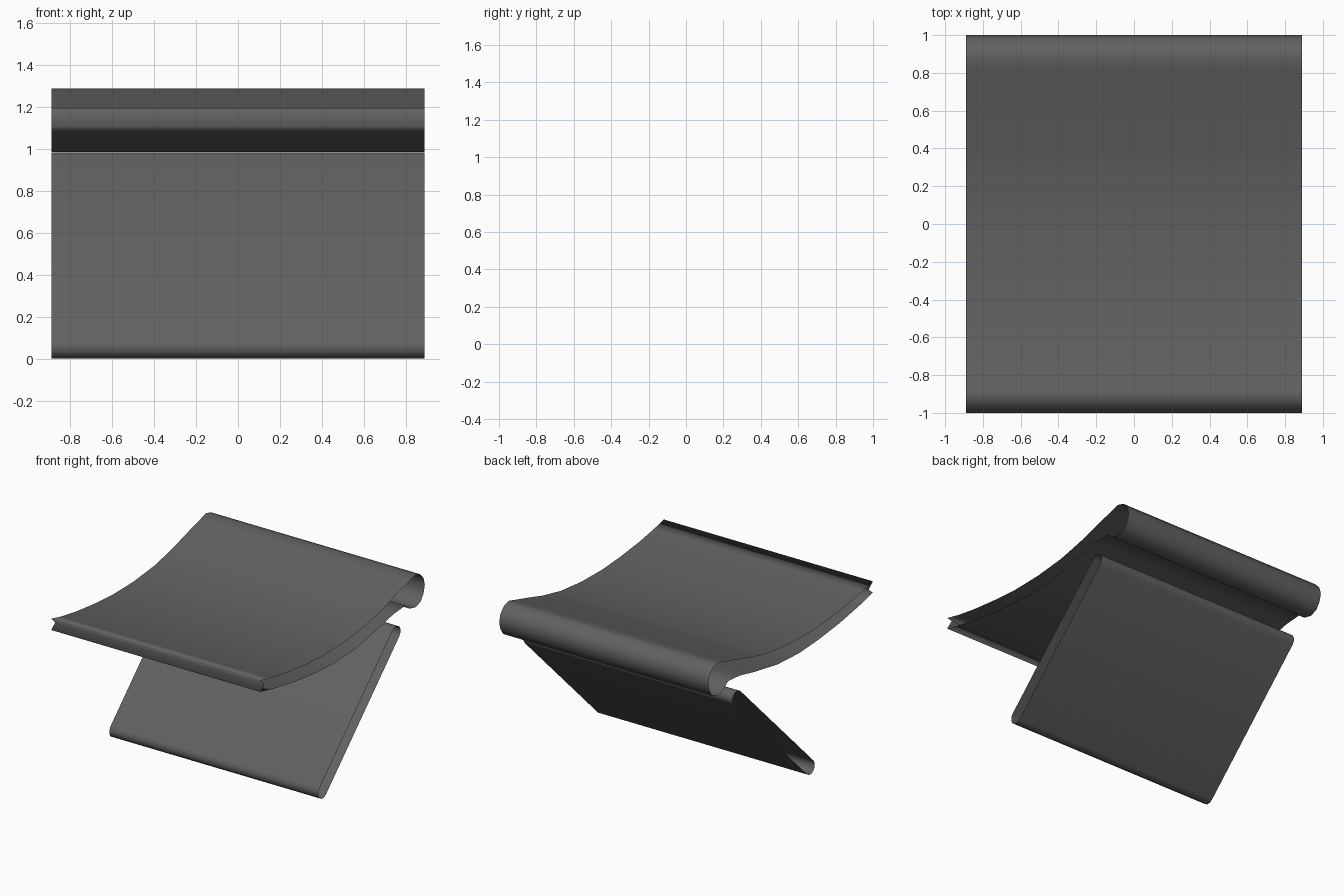
import bpy, bmesh, math
from mathutils import Vector

if "Cube" in bpy.data.objects:
    bpy.data.objects.remove(bpy.data.objects["Cube"])

HALF_WIDTH = 0.89

grey = bpy.data.materials.new("dark_grey")
grey.diffuse_color = (0.12, 0.12, 0.12, 1)
grey.use_nodes = True
grey.node_tree.nodes["Principled BSDF"].inputs["Base Color"].default_value = grey.diffuse_color


def sleeve(name, profile):
    """Open-ended tube: a closed (y, z) loop, counter-clockwise, extruded along x."""
    bm = bmesh.new()
    left = [bm.verts.new((-HALF_WIDTH, y, z)) for y, z in profile]
    right = [bm.verts.new((HALF_WIDTH, y, z)) for y, z in profile]
    n = len(profile)
    for i in range(n):
        j = (i + 1) % n
        bm.faces.new((left[i], left[j], right[j], right[i])).smooth = True
    mesh = bpy.data.meshes.new(name)
    bm.to_mesh(mesh)
    bm.free()
    mesh.materials.append(grey)
    obj = bpy.data.objects.new(name, mesh)
    bpy.context.collection.objects.link(obj)
    return obj


def stadium(a, b, radius, steps=6):
    """Rounded slab outline running from a to b."""
    a, b = Vector(a), Vector(b)
    heading = math.atan2(b.y - a.y, b.x - a.x)
    points = []
    for centre, start in ((b, heading - math.pi / 2), (a, heading + math.pi / 2)):
        for k in range(steps + 1):
            t = start + math.pi * k / steps
            points.append((centre.x + radius * math.cos(t),
                           centre.y + radius * math.sin(t)))
    return points


# Curved seat: underside, rolled rear edge, dished top, notched front lip
sleeve("seat", [
    (-1.0, 1.11), (-0.85, 1.075), (-0.6, 1.03), (-0.34, 1.0), (-0.1, 0.986),
    (0.16, 1.0), (0.44, 1.05), (0.62, 1.09), (0.76, 1.10),
    (0.82, 1.055), (0.89, 1.04), (0.95, 1.06), (0.985, 1.11), (1.0, 1.17),
    (0.985, 1.23), (0.94, 1.275), (0.88, 1.29), (0.82, 1.272),
    (0.65, 1.225), (0.46, 1.17), (0.25, 1.125), (0.0, 1.10), (-0.25, 1.096),
    (-0.46, 1.11), (-0.7, 1.137), (-0.88, 1.168), (-1.0, 1.197),
    (-0.95, 1.15),
])

# Sloping support panel with rounded edges
sleeve("support_panel", stadium((-0.24, 0.055), (0.65, 0.93), 0.055))
